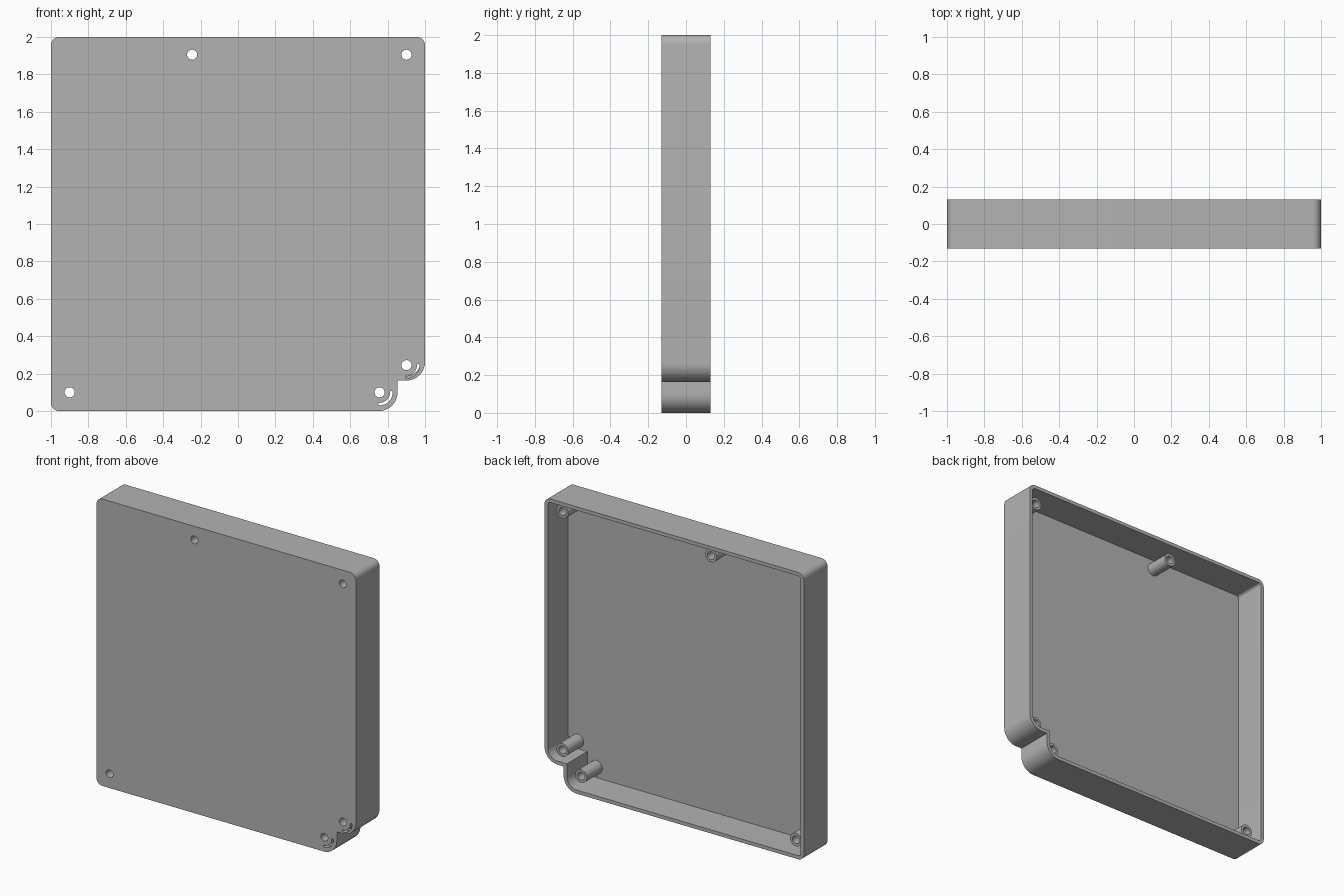
import bpy, bmesh
from math import cos, sin, radians

cube = bpy.data.objects.get("Cube")
if cube:
    bpy.data.objects.remove(cube)

FRONT, BACK = -0.13, 0.13
FLOOR = FRONT + 0.035
BOSS_END = 0.075
WALL = 0.025
HOLE_R, BOSS_R = 0.027, 0.045
HOLES = [(-0.9, 0.1), (0.757, 0.1), (0.901, 0.245), (0.901, 1.905), (-0.245, 1.905)]
SLOTTED = HOLES[1:3]

grey = bpy.data.materials.new("Grey plastic")
grey.use_nodes = True
colour = (0.45, 0.45, 0.45, 1)
grey.diffuse_color = colour
grey.node_tree.nodes["Principled BSDF"].inputs["Base Color"].default_value = colour


def arc(cx, cz, r, a0, a1, n=12):
    angles = [radians(a0 + (a1 - a0) * i / n) for i in range(n + 1)]
    return [(cx + r * cos(a), cz + r * sin(a)) for a in angles]


def circle(c, r, n=32):
    return arc(*c, r, 0, 360, n)[:-1]


def outline(w):
    """Case outline with the notched corner, inset by w."""
    s, b = 0.045, 0.1          # small and big corner radii
    return (arc(-1 + s, s, s - w, 180, 270)
            + arc(0.853 - b, b, b - w, 270, 360)
            + [(0.853 - w, 0.163 + w)]
            + arc(1 - b, 0.163 + b, b - w, 270, 360)
            + arc(1 - s, 2 - s, s - w, 0, 90)
            + arc(-1 + s, 2 - s, s - w, 90, 180))


def slot(c):
    """Curved slot around a screw hole, with round ends."""
    r, h = 0.063, 0.007
    return (arc(*c, r + h, -90, 0)
            + arc(c[0] + r, c[1], h, 0, 180, 6)[1:-1]
            + arc(*c, r - h, 0, -90)
            + arc(c[0], c[1] - r, h, 90, 270, 6)[1:-1])


def ring(bm, points, y):
    verts = [bm.verts.new((x, y, z)) for x, z in points]
    edges = [bm.edges.new((v, verts[i - 1])) for i, v in enumerate(verts)]
    return verts, edges


def side(bm, a, b):
    for i in range(len(a[0])):
        bm.faces.new((a[0][i - 1], a[0][i], b[0][i], b[0][i - 1]))


def cap(bm, rings, y):
    edges = [e for r in rings for e in r[1]]
    bmesh.ops.triangle_fill(bm, edges=edges, use_beauty=True, normal=(0, y, 0))


def finish(bm, name):
    bmesh.ops.recalc_face_normals(bm, faces=bm.faces[:])
    mesh = bpy.data.meshes.new(name)
    bm.to_mesh(mesh)
    bm.free()
    mesh.materials.append(grey)
    ob = bpy.data.objects.new(name, mesh)
    bpy.context.collection.objects.link(ob)
    bpy.ops.object.select_all(action='DESELECT')
    ob.select_set(True)
    bpy.context.view_layer.objects.active = ob
    bpy.ops.object.shade_smooth_by_angle(angle=radians(35))


# Open-backed case with screw holes and slots through its front
bm = bmesh.new()
outer_front = ring(bm, outline(0), FRONT)
outer_back = ring(bm, outline(0), BACK)
inner_back = ring(bm, outline(WALL), BACK)
inner_floor = ring(bm, outline(WALL), FLOOR)
cuts = [circle(c, HOLE_R) for c in HOLES] + [slot(c) for c in SLOTTED]
front_cuts = [ring(bm, p, FRONT) for p in cuts]
floor_cuts = [ring(bm, p, FLOOR) for p in cuts]
side(bm, outer_front, outer_back)
side(bm, inner_back, inner_floor)
for f, b in zip(front_cuts, floor_cuts):
    side(bm, f, b)
cap(bm, [outer_front] + front_cuts, -1)
cap(bm, [inner_floor] + floor_cuts, 1)
cap(bm, [outer_back, inner_back], 1)
finish(bm, "case")

# Hollow screw bosses standing on the case floor
for n, c in enumerate(HOLES, 1):
    bm = bmesh.new()
    rings = [ring(bm, circle(c, r), y) for r, y in
             ((BOSS_R, FLOOR), (BOSS_R, BOSS_END), (HOLE_R, BOSS_END), (HOLE_R, FLOOR))]
    for i in range(4):
        side(bm, rings[i - 1], rings[i])
    finish(bm, f"screw_boss_{n}")
